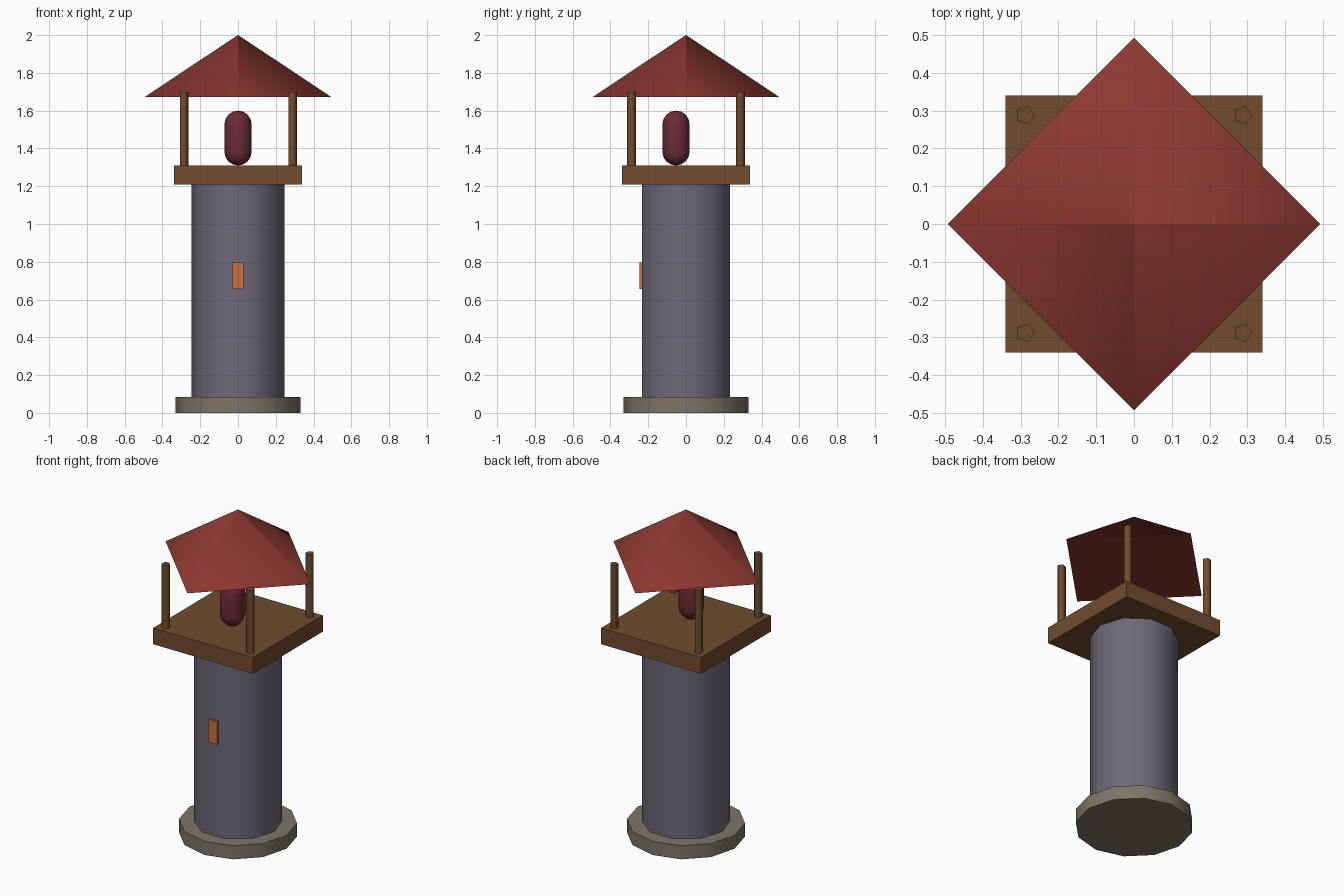
import bpy, bmesh, math
from mathutils import Matrix

cube = bpy.data.objects.get("Cube")
if cube:
    bpy.data.objects.remove(cube, do_unlink=True)


def material(name, hex_code):
    """Flat material from an sRGB hex colour."""
    srgb = [c / 255 for c in bytes.fromhex(hex_code)]
    rgba = [c / 12.92 if c < 0.04 else ((c + 0.055) / 1.055) ** 2.4 for c in srgb] + [1]
    mat = bpy.data.materials.new(name)
    mat.use_nodes = True
    mat.diffuse_color = rgba
    mat.node_tree.nodes["Principled BSDF"].inputs["Base Color"].default_value = rgba
    return mat


stone = material("tower stone", "6e6878")
plinth = material("plinth stone", "7d7666")
wood = material("wood", "704c2d")
tile = material("roof red", "8c3830")
metal = material("dark crimson", "6e2c38")
amber = material("window amber", "c8713a")


def finish(name, bm, mat, angle=None):
    mesh = bpy.data.meshes.new(name)
    bmesh.ops.recalc_face_normals(bm, faces=bm.faces)
    bm.to_mesh(mesh)
    bm.free()
    mesh.materials.append(mat)
    ob = bpy.data.objects.new(name, mesh)
    bpy.context.collection.objects.link(ob)
    if angle:
        bpy.ops.object.select_all(action="DESELECT")
        ob.select_set(True)
        bpy.context.view_layer.objects.active = ob
        bpy.ops.object.shade_smooth_by_angle(angle=math.radians(angle))
    return ob


def lathe(name, profile, sides, mat, x=0, y=0, angle=75):
    """Stack of rings (radius, height), capped at both ends, first corner on +x."""
    bm = bmesh.new()
    rings = []
    for r, z in profile:
        turns = [math.tau * i / sides for i in range(sides)]
        rings.append([bm.verts.new((x + r * math.cos(t), y + r * math.sin(t), z)) for t in turns])
    for low, high in zip(rings, rings[1:]):
        for i in range(sides):
            j = (i + 1) % sides
            bm.faces.new((low[i], low[j], high[j], high[i]))
    bm.faces.new(rings[0])
    bm.faces.new(rings[-1])
    return finish(name, bm, mat, angle)


def box(name, size, centre, mat):
    bm = bmesh.new()
    bmesh.ops.create_cube(bm, size=1, matrix=Matrix.Translation(centre) @ Matrix.Diagonal((*size, 1)))
    return finish(name, bm, mat)


# Masonry
lathe("base", [(0.33, 0), (0.33, 0.083)], 12, plinth)
lathe("tower", [(0.246, 0.083), (0.246, 1.21)], 10, stone)
box("window", (0.06, 0.02, 0.14), (0, -0.236, 0.725), amber)

# Lookout platform with corner posts
box("platform", (0.68, 0.68, 0.1), (0, 0, 1.26), wood)
for side, x in (("right", -0.288), ("left", 0.288)):
    for end, y in (("front", -0.288), ("back", 0.288)):
        lathe(f"{end}_{side}_post", [(0.025, 1.31), (0.025, 1.7)], 5, wood, x, y)

# Bell: rounded capsule
r, steps = 0.072, 4
arc = [math.pi / 2 * i / steps for i in range(steps + 1)]
lower = [(max(r * math.sin(a), 0.001), 1.31 + r - r * math.cos(a)) for a in arc]
upper = [(radius, 2.91 - z) for radius, z in reversed(lower)]
lathe("bell", lower + upper, 8, metal, 0, -0.053)

# Four-sided roof, softly shaded across its hips
lathe("roof", [(0.493, 1.673), (0.001, 2)], 4, tile, angle=70)
